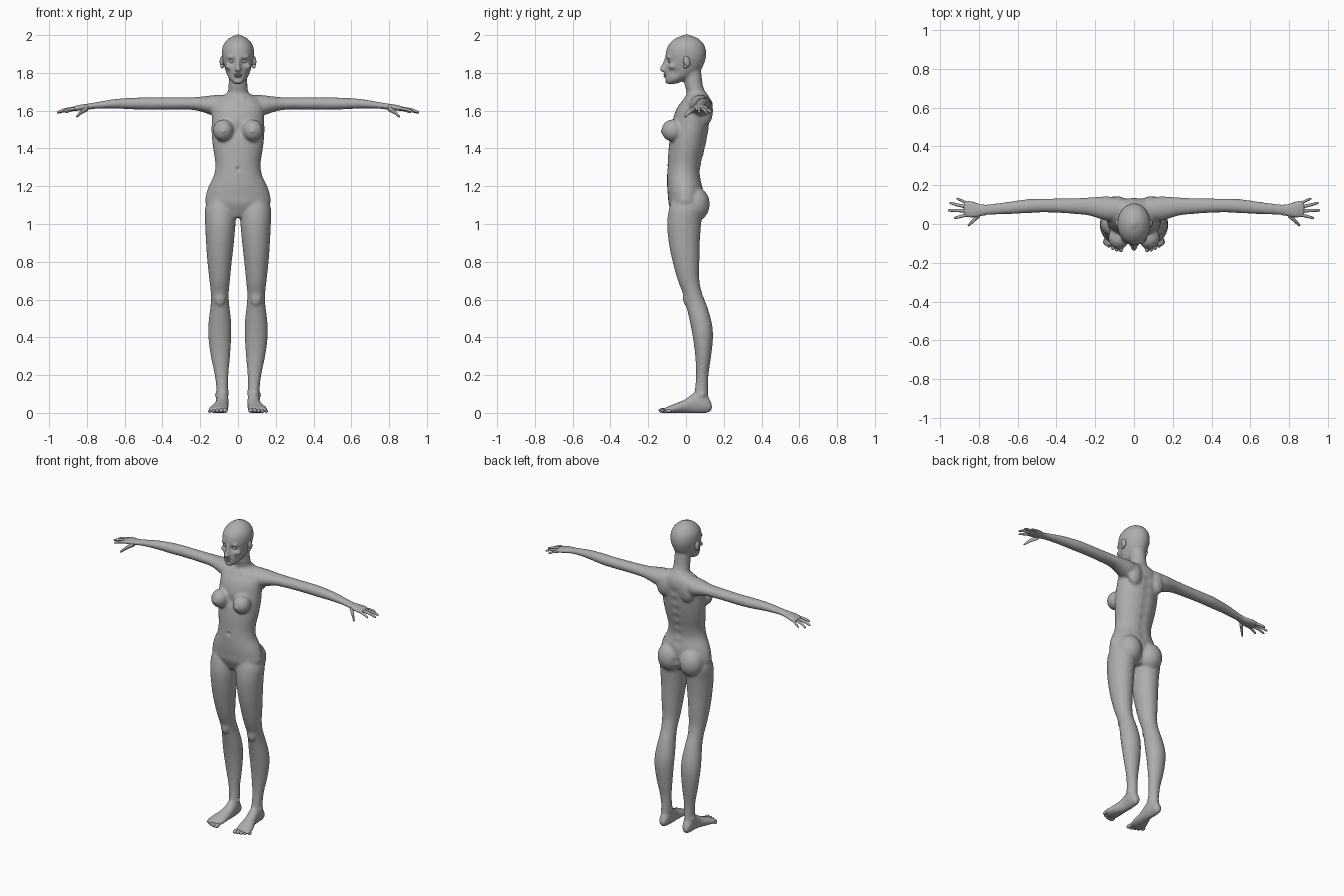
import bpy, bmesh, math
from mathutils import Matrix, Vector

cube = bpy.data.objects.get("Cube")
if cube:
    bpy.data.objects.remove(cube, do_unlink=True)

grey = bpy.data.materials.new("plain grey")
grey.use_nodes = True
COLOUR = (0.42, 0.42, 0.42, 1)
grey.diffuse_color = COLOUR
bsdf = grey.node_tree.nodes["Principled BSDF"]
bsdf.inputs["Base Color"].default_value = COLOUR
bsdf.inputs["Roughness"].default_value = 0.7


def catmull(a, b, c, d, t):
    return [0.5 * (2*q + (r-p)*t + (2*p-5*q+4*r-s)*t*t + (3*q-p-3*r+s)*t**3)
            for p, q, r, s in zip(a, b, c, d)]


def loft(bm, axis, rows, sides=28, steps=4):
    """Elliptical rings along an axis; row = (t, u0, u1, v0, v1)."""
    order = {"Z": (1, 2, 0), "X": (0, 1, 2), "Y": (1, 0, 2)}[axis]
    pts = [rows[0]] + list(rows) + [rows[-1]]
    dense = [catmull(*pts[i:i+4], k / steps)
             for i in range(len(rows) - 1) for k in range(steps)] + [rows[-1]]
    rings = []
    for t, u0, u1, v0, v1 in dense:
        ring = []
        for k in range(sides):
            a = math.tau * k / sides
            p = (t, (u0+u1)/2 + (u1-u0)/2*math.cos(a), (v0+v1)/2 + (v1-v0)/2*math.sin(a))
            ring.append(bm.verts.new([p[i] for i in order]))
        rings.append(ring)
    for a, b in zip(rings, rings[1:]):
        for k in range(sides):
            n = (k + 1) % sides
            bm.faces.new((a[k], a[n], b[n], b[k]))
    bm.faces.new(rings[0][::-1])
    bm.faces.new(rings[-1])


def column(bm, rows):
    """Loft centred on x = 0; row = (z, half width, front y, back y)."""
    loft(bm, "Z", [(z, -w, w, f, b) for z, w, f, b in rows])


def ball(bm, centre, size, tilt=0):
    m = Matrix.Translation(centre) @ Matrix.Rotation(tilt, 4, "X") @ Matrix.Diagonal((*size, 1))
    bmesh.ops.create_uvsphere(bm, u_segments=20, v_segments=14, radius=1, matrix=m)


def finish(bm, name, mirror=True):
    bmesh.ops.recalc_face_normals(bm, faces=bm.faces)
    me = bpy.data.meshes.new(name)
    bm.to_mesh(me)
    bm.free()
    me.materials.append(grey)
    me.polygons.foreach_set("use_smooth", [True] * len(me.polygons))
    ob = bpy.data.objects.new(name, me)
    bpy.context.collection.objects.link(ob)
    if mirror:
        mod = ob.modifiers.new("Mirror", "MIRROR")
        mod.use_mirror_merge = False
    return ob


body = bmesh.new()
# torso
column(body, [(1.035, .06, -.06, .06), (1.1, .165, -.09, .085), (1.15, .17, -.096, .09),
              (1.2, .155, -.1, .088), (1.26, .127, -.1, .076), (1.32, .12, -.097, .082),
              (1.4, .132, -.092, .102), (1.48, .14, -.082, .118), (1.55, .139, -.07, .128),
              (1.61, .137, -.05, .134), (1.655, .122, -.018, .13), (1.69, .062, .008, .112),
              (1.71, .045, .015, .095)])
# neck
column(body, [(1.65, .07, .0, .115), (1.70, .054, .003, .1), (1.74, .05, -.008, .088),
              (1.81, .048, -.01, .08)])
# head
column(body, [(1.742, .022, -.108, -.05), (1.755, .036, -.113, -.02), (1.78, .055, -.113, .035),
              (1.815, .067, -.112, .078), (1.86, .08, -.107, .1), (1.90, .086, -.108, .107),
              (1.945, .079, -.095, .098), (1.98, .052, -.06, .068), (1.997, .022, -.022, .03),
              (2.003, .008, -.006, .014)])
# nose
column(body, [(1.803, .006, -.118, -.09), (1.815, .017, -.142, -.09), (1.84, .011, -.13, -.09),
              (1.88, .009, -.113, -.09)])
# brow, cheekbone, shoulder blade, breast and buttock masses
ball(body, (.034, -.092, 1.884), (.026, .014, .009))
ball(body, (.05, -.075, 1.832), (.022, .02, .013))
ball(body, (.085, .108, 1.6), (.05, .035, .075))
ball(body, (.078, -.072, 1.495), (.055, .058, .058))
ball(body, (.078, .048, 1.105), (.08, .078, .092))
# arm and palm
loft(body, "X", [(.06, .02, .13, 1.58, 1.685), (.13, .015, .142, 1.575, 1.682),
                 (.18, .028, .14, 1.59, 1.676), (.24, .045, .136, 1.604, 1.671),
                 (.35, .055, .132, 1.606, 1.67), (.46, .06, .131, 1.605, 1.67),
                 (.54, .056, .129, 1.606, 1.669), (.65, .051, .114, 1.611, 1.662),
                 (.75, .046, .102, 1.61, 1.645), (.79, .038, .104, 1.605, 1.638),
                 (.84, .03, .12, 1.6, 1.631), (.878, .036, .12, 1.597, 1.62)])
# leg
loft(body, "Z", [(1.14, .03, .15, -.07, .08), (1.08, .01, .175, -.09, .09),
                 (1.0, .013, .174, -.1, .08), (.9, .022, .169, -.091, .073),
                 (.8, .033, .162, -.071, .071), (.7, .043, .151, -.043, .071),
                 (.63, .049, .144, -.016, .086), (.57, .046, .145, .0, .11),
                 (.48, .036, .156, .021, .136), (.4, .036, .157, .036, .143),
                 (.3, .042, .144, .049, .133), (.2, .051, .123, .053, .119),
                 (.12, .052, .114, .046, .117), (.06, .054, .112, .03, .12),
                 (.03, .06, .105, .04, .11)])
# foot
loft(body, "Y", [(.137, .072, .098, .018, .045), (.12, .058, .11, .002, .08),
                 (.08, .051, .116, -.002, .12), (.04, .049, .116, -.002, .105),
                 (.0, .051, .126, -.002, .075), (-.05, .05, .147, -.002, .052),
                 (-.09, .053, .158, -.001, .036), (-.115, .06, .15, .003, .026)])
# kneecap and ankle bones
ball(body, (.096, .002, .61), (.03, .018, .045))
ball(body, (.058, .075, .105), (.012, .016, .016))
ball(body, (.111, .085, .095), (.012, .016, .016))

# blend the masses into one smooth skin
rough = finish(body, "body_rough")
mod = rough.modifiers.new("Blend", "REMESH")
mod.mode = "VOXEL"
mod.voxel_size = 0.0075
mod.use_smooth_shade = True
mod = rough.modifiers.new("Soften", "SMOOTH")
mod.factor = 0.5
mod.iterations = 7
deps = bpy.context.evaluated_depsgraph_get()
skin = bpy.data.meshes.new_from_object(rough.evaluated_get(deps))
bpy.data.objects.remove(rough, do_unlink=True)
skin.name = "body"

# sculpted dents and ridges: centre, radius, push (mirrored)
strokes = [((.033, -.1, 1.86), .016, (0, .014, 0)),       # eye sockets
           ((.06, -.065, 1.80), .026, (-.007, .004, 0)),  # cheek hollows
           ((.0, -.11, 1.768), .013, (0, .006, 0)),       # below lip
           ((.0, -.1, 1.29), .01, (0, .012, 0)),          # navel
           ((.0, -.08, 1.5), .03, (0, .01, 0)),           # breastbone
           ((.0, .11, 1.1), .02, (0, -.02, 0)),           # cleft
           ((.03, -.01, 1.672), .014, (0, -.006, 0)),     # collarbones
           ((.07, -.02, 1.662), .016, (0, -.006, 0)),
           ((.078, -.128, 1.49), .009, (0, -.006, 0))]    # nipples
strokes += [((0, y, z), .024, (0, -.006, 0))              # spine groove
            for z, y in ((1.22, .085), (1.28, .08), (1.34, .087), (1.4, .1), (1.46, .113),
                         (1.52, .124), (1.58, .131))]
for v in skin.vertices:
    side = 1 if v.co.x >= 0 else -1
    p = Vector((abs(v.co.x), v.co.y, v.co.z))
    for c, r, push in strokes:
        d = (p - Vector(c)).length / r
        if d < 3:
            v.co += Vector((push[0] * side, push[1], push[2])) * math.exp(-d * d)
if not skin.materials:
    skin.materials.append(grey)
skin.polygons.foreach_set("use_smooth", [True] * len(skin.polygons))
bpy.context.collection.objects.link(bpy.data.objects.new("body", skin))

# fingers and thumbs: centre points of each digit with its radius
digits = [((.86, .048, 1.611, .009), (.893, .039, 1.606, .008), (.922, .032, 1.597, .006)),
          ((.865, .068, 1.611, .0095), (.915, .07, 1.605, .0085), (.953, .07, 1.592, .006)),
          ((.865, .088, 1.61, .009), (.912, .099, 1.603, .008), (.946, .108, 1.59, .006)),
          ((.86, .106, 1.608, .0085), (.887, .12, 1.602, .0075), (.91, .13, 1.592, .0055)),
          ((.795, .05, 1.614, .016), (.828, .018, 1.593, .012), (.851, -.004, 1.572, .008))]
hand = bmesh.new()
for d in digits:
    rows = [(x, y - r, y + r, z - r, z + r) for x, y, z, r in d]
    x, y, z, r = d[-1]
    rows.append((x + .006, y - .001, y + .001, z - .004, z - .002))
    loft(hand, "X", rows, 12, 4)
finish(hand, "fingers")

# toes, big to little
toes = bmesh.new()
for i in range(5):
    t = i / 4
    ball(toes, (.068 + .082 * t, -.122 + .03 * t * t, .013 - .004 * t),
         (.0135 - .0045 * t, .023 - .007 * t, .0125 - .004 * t))
finish(toes, "toes")

# ears
ears = bmesh.new()
ball(ears, (.085, .004, 1.86), (.012, .018, .029), .2)
ball(ears, (.084, -.003, 1.835), (.009, .01, .012))
finish(ears, "ears")

# eyes
eyes = bmesh.new()
ball(eyes, (.033, -.081, 1.861), (.014, .014, .0095))
finish(eyes, "eyes")

# lips
lips = bmesh.new()
ball(lips, (0, -.107, 1.791), (.023, .013, .0055))
ball(lips, (0, -.106, 1.781), (.019, .013, .006))
finish(lips, "lips", False)
